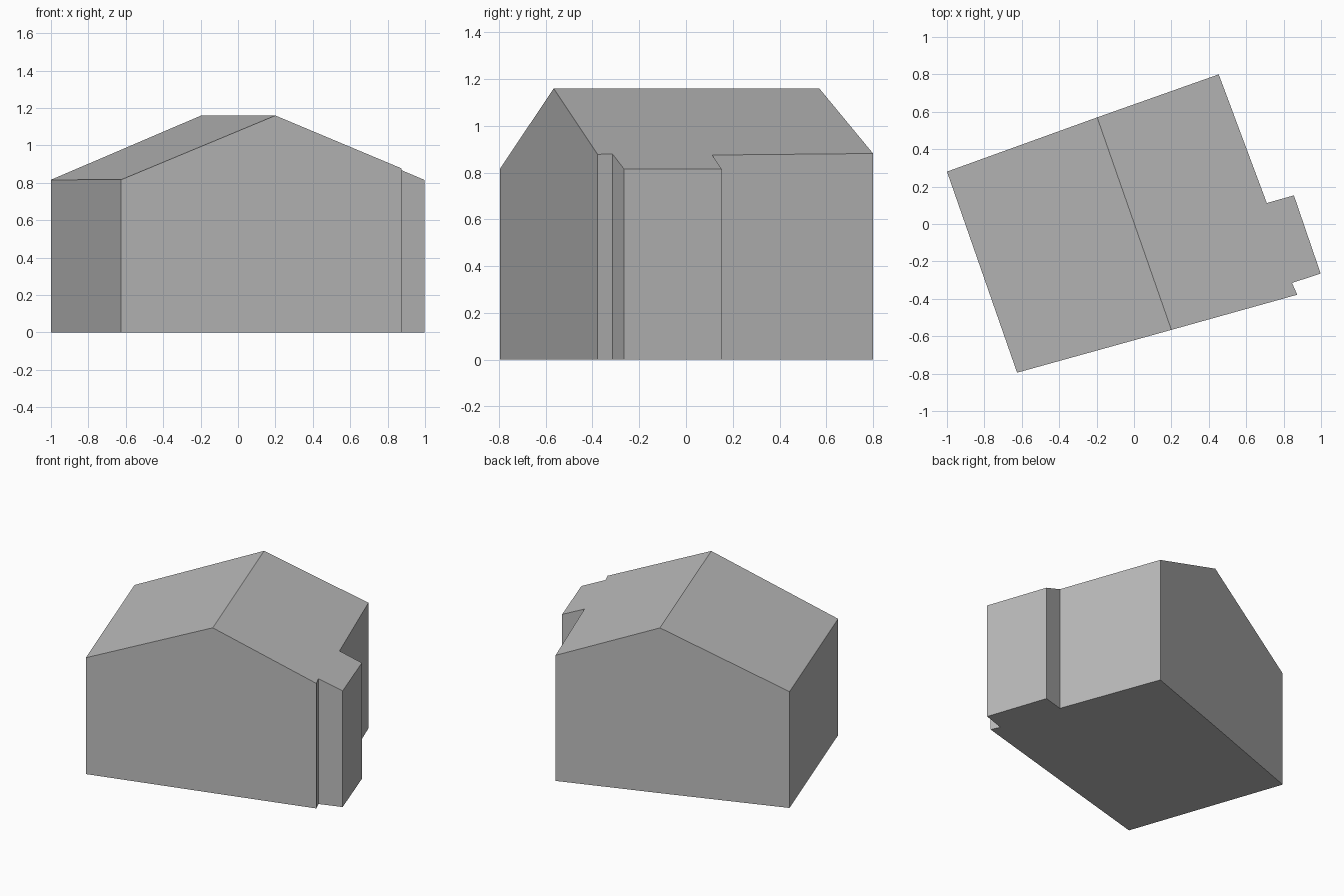
import bpy
import bmesh
from mathutils import Vector

default = bpy.data.objects.get("Cube")
if default:
    bpy.data.objects.remove(default, do_unlink=True)

RIDGE_HEIGHT = 1.16
ROOF_SLOPE = 0.403
ACROSS = Vector((0.9445, 0.3287))  # direction square to the ridge

# Footprint, counter-clockwise; the ridge ends are the first and last points
ridge_front, ridge_back = (0.2, -0.566), (-0.197, 0.57)
right_side = [(0.873, -0.378), (0.845, -0.315), (0.998, -0.265),
              (0.855, 0.153), (0.71, 0.112), (0.453, 0.8)]
left_side = [(-1.0, 0.28), (-0.625, -0.795)]
outline = [ridge_front] + right_side + [ridge_back] + left_side


def roof_height(point):
    return RIDGE_HEIGHT - ROOF_SLOPE * abs(ACROSS.dot(Vector(point)))


material = bpy.data.materials.new("plain grey")
material.use_nodes = True
grey = (0.5, 0.5, 0.5, 1.0)
material.diffuse_color = grey
material.node_tree.nodes["Principled BSDF"].inputs["Base Color"].default_value = grey

bm = bmesh.new()
base = [bm.verts.new((x, y, 0)) for x, y in outline]
top = []
for p in outline:
    height = RIDGE_HEIGHT if p in (ridge_front, ridge_back) else roof_height(p)
    top.append(bm.verts.new((*p, height)))

# Floor and the two roof slopes
back = outline.index(ridge_back)
bm.faces.new(base[::-1])
bm.faces.new(top[:back + 1])
bm.faces.new(top[back:] + top[:1])

# Long walls, one face per footprint edge away from the ridge
count = len(outline)
for i in range(count):
    j = (i + 1) % count
    if not {i, j} & {0, back}:
        bm.faces.new((base[i], base[j], top[j], top[i]))

# Gable walls, each one five-sided face under the ridge
for ridge in (0, back):
    before, after = (ridge - 1) % count, (ridge + 1) % count
    bm.faces.new((base[before], base[ridge], base[after],
                  top[after], top[ridge], top[before]))

bmesh.ops.recalc_face_normals(bm, faces=bm.faces[:])
mesh = bpy.data.meshes.new("house_body")
bm.to_mesh(mesh)
bm.free()
mesh.materials.append(material)
house = bpy.data.objects.new("house_body", mesh)
bpy.context.collection.objects.link(house)
